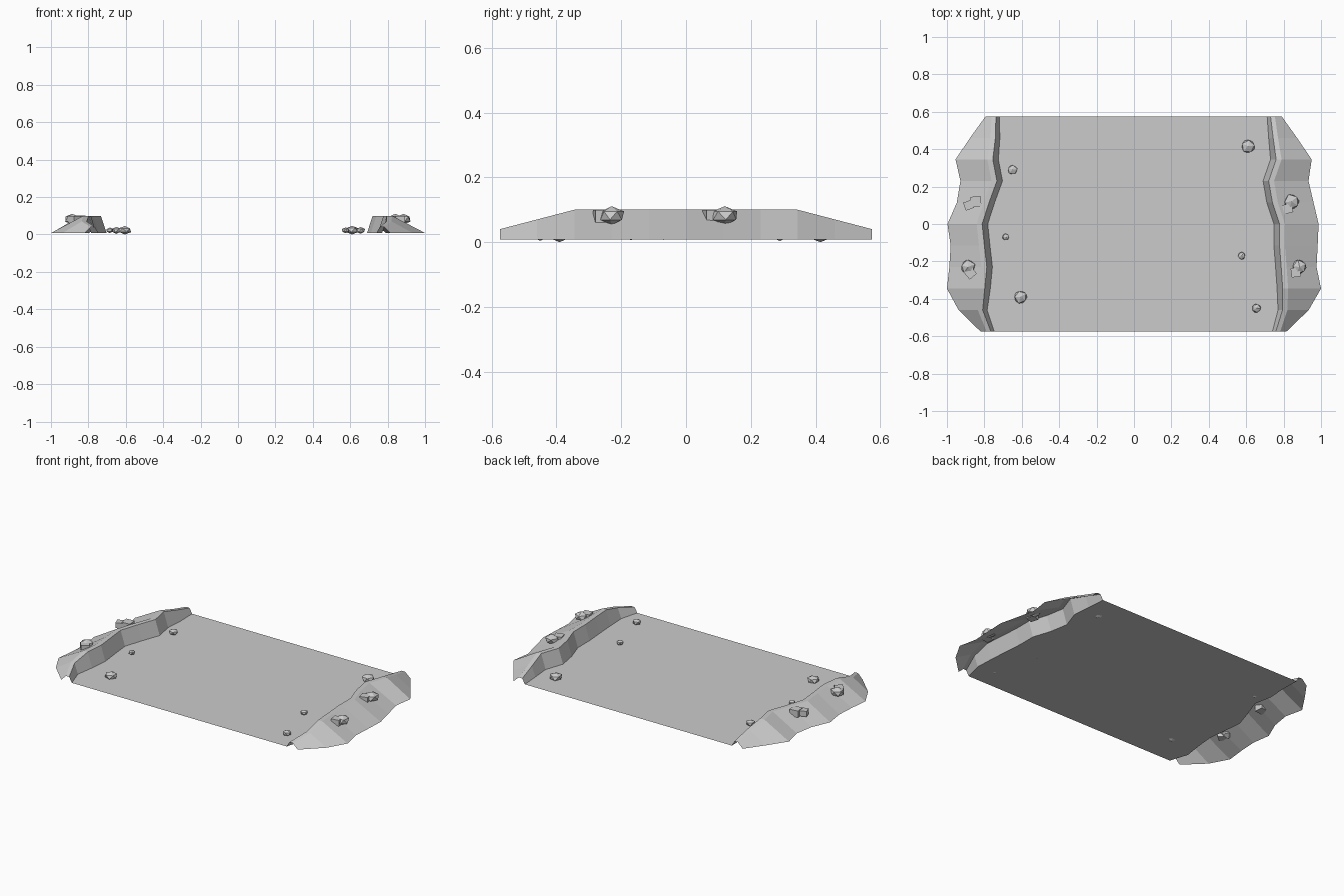
import bpy, bmesh, random
from mathutils import Matrix, Vector

if "Cube" in bpy.data.objects:
    bpy.data.objects.remove(bpy.data.objects["Cube"])

random.seed(4)
grey = bpy.data.materials.new("stone grey")
grey.diffuse_color = (0.6, 0.6, 0.6, 1)
grey.use_nodes = True
grey.node_tree.nodes["Principled BSDF"].inputs["Base Color"].default_value = grey.diffuse_color


def finish(bm, name):
    me = bpy.data.meshes.new(name)
    bm.to_mesh(me)
    bm.free()
    me.materials.append(grey)
    ob = bpy.data.objects.new(name, me)
    bpy.context.collection.objects.link(ob)
    return ob


# Stations run from the front end to the back end
N = 11
LEVEL = 0.008
ys = [-0.575 + 0.115 * i for i in range(N)]
shore = {  # water edge, distance from the middle
    -1: [.747, .785, .768, .757, .77, .782, .745, .703, .725, .717, .72],
    1: [.74, .77, .765, .757, .748, .748, .71, .69, .73, .72, .712]}
outer = {  # outer foot of the bank
    -1: [.82, .938, 1, .987, .98, .997, .947, .928, .954, .877, .794],
    1: [.815, .934, 1, .976, .982, .987, .96, .933, .95, .872, .79]}


def crest(y):
    # banks are level in the middle and drop towards both ends
    return min(0.1, 0.04 + (0.575 - abs(y)) * 0.06 / 0.23)


# Water sheet, meeting the shore lines
bm = bmesh.new()
rows = [[bm.verts.new((s * shore[s][i], ys[i], LEVEL)) for s in (-1, 1)] for i in range(N)]
for a, b in zip(rows, rows[1:]):
    bm.faces.new((a[0], a[1], b[1], b[0]))
bmesh.ops.dissolve_faces(bm, faces=bm.faces[:])
finish(bm, "water")

# Banks: open strips with inner wall, narrow crest and outer slope
for s, name in ((-1, "left_bank"), (1, "right_bank")):
    bm = bmesh.new()
    rows = []
    for i, y in enumerate(ys):
        z, x = crest(y), shore[s][i]
        k = (z - LEVEL) / 0.092
        section = ((x, LEVEL), (x + 0.012 + 0.018 * k, z),
                   (x + 0.032 + 0.027 * k, z), (outer[s][i], LEVEL))
        rows.append([bm.verts.new((s * px, y, pz)) for px, pz in section])
    for a, b in zip(rows, rows[1:]):
        for j in range(3):
            f = (a[j], a[j + 1], b[j + 1], b[j])
            bm.faces.new(f if s > 0 else f[::-1])
    finish(bm, name)


def rock(name, x, y, z, r, h):
    # faceted, slightly irregular stone
    bm = bmesh.new()
    bmesh.ops.create_icosphere(bm, subdivisions=1, radius=1)
    turn = Matrix.Rotation(random.uniform(0, 6), 3, 'Z')
    for v in bm.verts:
        p = turn @ v.co
        k = random.uniform(0.9, 1.1) if abs(p.z) < 0.9 else 1
        v.co = Vector((x + p.x * r * k, y + p.y * r * k, z + p.z * h))
    finish(bm, name)


def block(name, x, y, z, size, angle):
    # squared stone half sunk in the bank
    bm = bmesh.new()
    m = Matrix.Translation((x, y, z)) @ Matrix.Rotation(angle, 4, 'Z')
    bmesh.ops.create_cube(bm, size=size, matrix=m @ Matrix.Diagonal((1, 1, 0.75, 1)))
    finish(bm, name)


# Pebbles in the water
for x, y, r in ((-.65, .29, .028), (-.685, -.07, .02), (-.605, -.39, .037),
                (.61, .415, .038), (.575, -.17, .022), (.655, -.45, .026)):
    h = 0.006 + 0.45 * r
    rock("pebble", x, y, max(h, 0.022), r, h)

# Larger rocks on the banks
for x, y in ((-.888, -.23), (.842, .12), (.885, -.23)):
    rock("bank_rock", x, y, .082, .042, .029)

# Squared stones beside them
for x, y, size, angle in ((-.845, .12, .055, .1), (-.885, .1, .045, .35),
                          (-.875, -.262, .05, .7), (.865, -.258, .05, .15),
                          (.822, .082, .05, .25)):
    block("bank_block", x, y, .08, size, angle)
